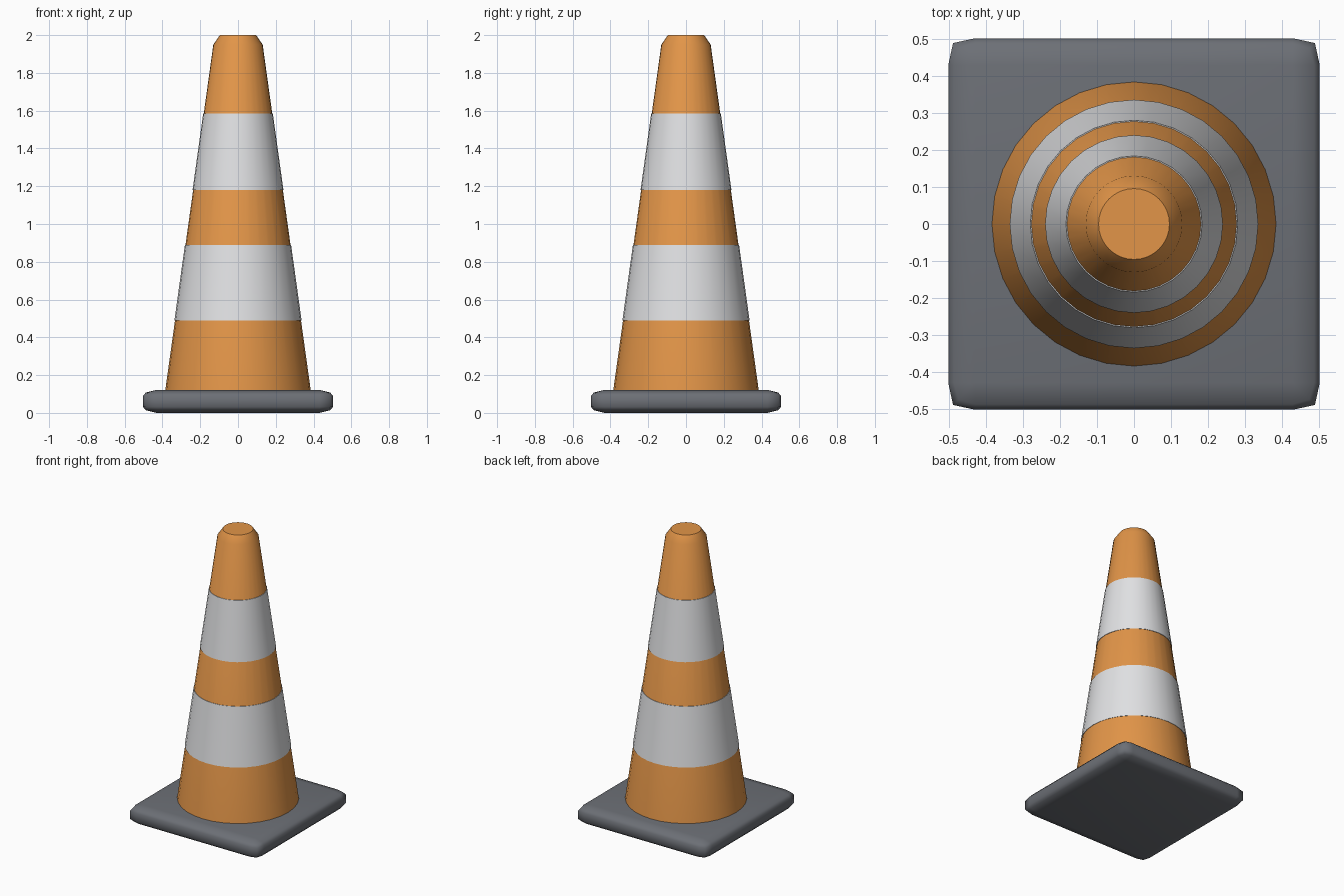
import bpy, bmesh, math

if "Cube" in bpy.data.objects:
    bpy.data.objects.remove(bpy.data.objects["Cube"], do_unlink=True)

SIDES = 32


def material(name, rgb):
    mat = bpy.data.materials.new(name)
    mat.use_nodes = True
    mat.diffuse_color = (*rgb, 1)
    mat.node_tree.nodes["Principled BSDF"].inputs["Base Color"].default_value = (*rgb, 1)
    return mat


orange = material("orange", (0.76, 0.30, 0.065))
white = material("white", (0.75, 0.755, 0.77))
grey = material("dark grey", (0.15, 0.16, 0.18))


def loft(name, rings, mat, angle, closed=False):
    """Skin a stack of equal-length point rings, capped or joined end to end."""
    bm = bmesh.new()
    loops = [[bm.verts.new(p) for p in ring] for ring in rings]
    pairs = list(zip(loops, loops[1:]))
    if closed:
        pairs.append((loops[-1], loops[0]))
    else:
        bm.faces.new(loops[0][::-1])
        bm.faces.new(loops[-1])
    for low, high in pairs:
        n = len(low)
        for i in range(n):
            j = (i + 1) % n
            bm.faces.new((low[i], low[j], high[j], high[i]))
    bmesh.ops.remove_doubles(bm, verts=bm.verts, dist=0.0005)
    bmesh.ops.recalc_face_normals(bm, faces=bm.faces)
    mesh = bpy.data.meshes.new(name)
    bm.to_mesh(mesh)
    bm.free()
    mesh.materials.append(mat)
    obj = bpy.data.objects.new(name, mesh)
    bpy.context.collection.objects.link(obj)
    bpy.ops.object.select_all(action="DESELECT")
    obj.select_set(True)
    bpy.context.view_layer.objects.active = obj
    bpy.ops.object.shade_smooth_by_angle(angle=math.radians(angle))
    return obj


def circle(r, z):
    steps = [math.tau * i / SIDES for i in range(SIDES)]
    return [(r * math.cos(a), r * math.sin(a), z) for a in steps]


def rounded_square(half, corner, z):
    """Square outline whose corners are softened by one extra point."""
    flat = 0.43
    quarter = [(half, flat), (corner, corner), (flat, half)]
    points = []
    for _ in range(4):
        points += [(x, y, z) for x, y in quarter]
        quarter = [(-y, x) for x, y in quarter]
    return points


def cone_radius(z):
    return 0.385 - 0.139 * (z - 0.12)


# Softened square foot
foot = [(0.43, 0.43, 0), (0.488, 0.475, 0.014), (0.503, 0.49, 0.032),
        (0.503, 0.49, 0.09), (0.488, 0.475, 0.108), (0.43, 0.43, 0.122)]
loft("base_plate", [rounded_square(*row) for row in foot], grey, 50)

# Tapered body with a chamfered tip
body = [(cone_radius(z), z) for z in (0.11, 1.95)] + [(0.096, 2.0)]
loft("cone_body", [circle(r, z) for r, z in body], orange, 32)

# Raised reflective sleeves
for name, low, high in (("lower_band", 0.49, 0.89), ("upper_band", 1.18, 1.585)):
    sleeve = [(cone_radius(z) + d, z) for z, d in
              ((low, -0.01), (low, 0.003), (high, 0.003), (high, -0.01))]
    loft(name, [circle(r, z) for r, z in sleeve], white, 32, closed=True)
